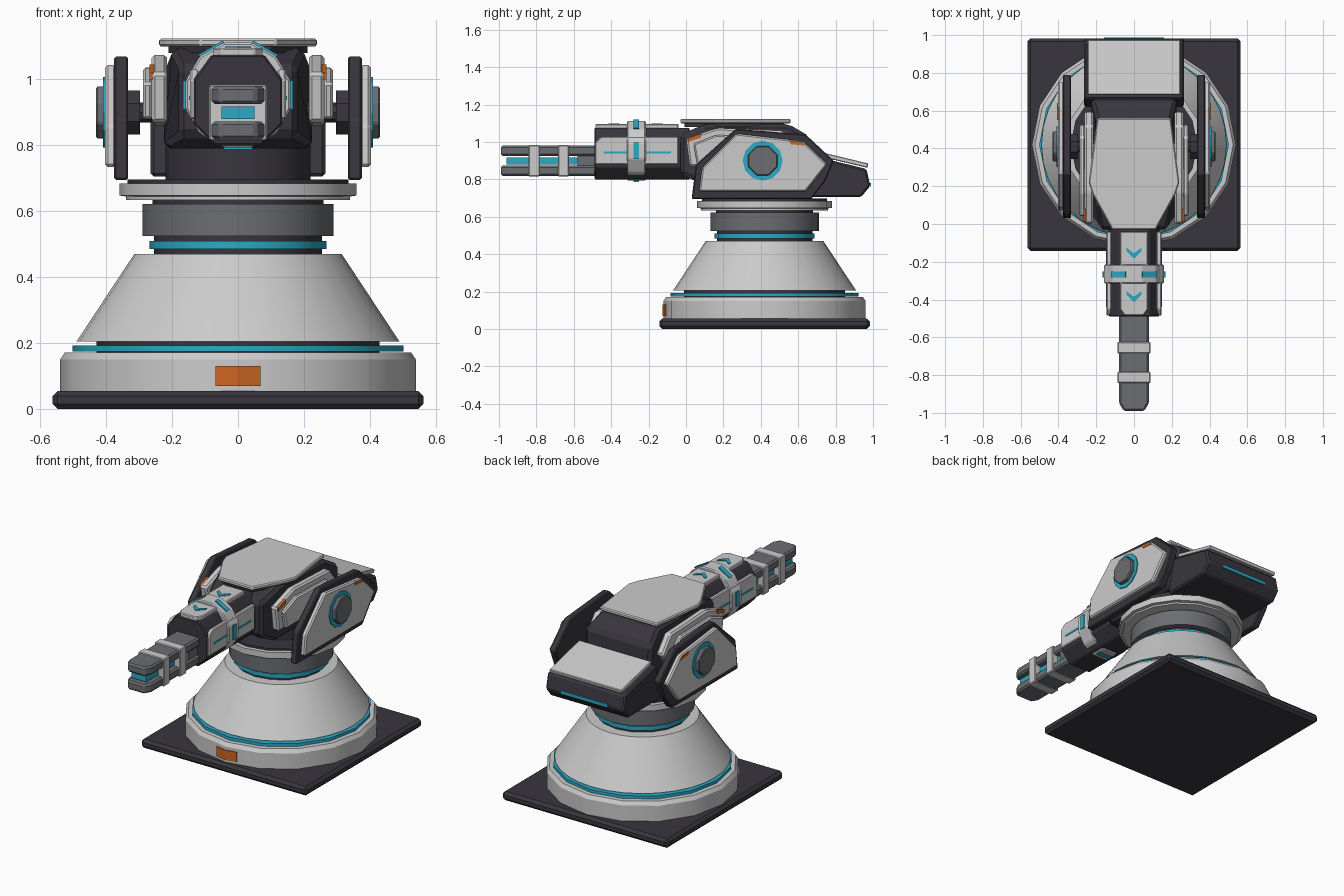
import bpy, bmesh, math

if "Cube" in bpy.data.objects:
    bpy.data.objects.remove(bpy.data.objects["Cube"])


def material(name, r, g, b):
    m = bpy.data.materials.new(name)
    m.use_nodes = True
    m.diffuse_color = (r, g, b, 1)
    m.node_tree.nodes["Principled BSDF"].inputs["Base Color"].default_value = (r, g, b, 1)
    return m


LIGHT = material("light grey", 0.6, 0.6, 0.6)
GREY = material("mid grey", 0.15, 0.155, 0.17)
DARK = material("charcoal", 0.04, 0.037, 0.047)
TEAL = material("teal", 0.025, 0.4, 0.56)
ORANGE = material("orange", 0.6, 0.13, 0.016)
CY = 0.42  # pivot centre of the base


def finish(name, bm, mat, bevel=0.0):
    bmesh.ops.recalc_face_normals(bm, faces=bm.faces)
    if bevel:
        bmesh.ops.bevel(bm, geom=bm.edges[:], offset=bevel, segments=1, affect='EDGES')
    me = bpy.data.meshes.new(name)
    bm.to_mesh(me)
    bm.free()
    me.materials.append(mat)
    ob = bpy.data.objects.new(name, me)
    bpy.context.collection.objects.link(ob)
    return ob


def prism(name, pts, axis, lo, hi, mat, bevel=0.0):
    """Extrude a 2D outline along an axis from lo to hi."""
    place = {'x': lambda a, b, t: (t, a, b),
             'y': lambda a, b, t: (a, t, b),
             'z': lambda a, b, t: (a, b, t)}[axis]
    bm = bmesh.new()
    ends = [[bm.verts.new(place(a, b, t)) for a, b in pts] for t in (lo, hi)]
    for ring in ends:
        bm.faces.new(ring)
    for i in range(len(pts)):
        j = (i + 1) % len(pts)
        bm.faces.new((ends[0][i], ends[0][j], ends[1][j], ends[1][i]))
    return finish(name, bm, mat, bevel)


def box(name, x0, x1, y0, y1, z0, z1, mat, bevel=0.0):
    return prism(name, [(x0, y0), (x1, y0), (x1, y1), (x0, y1)], 'z', z0, z1, mat, bevel)


def pair(name, pts, lo, hi, mat, bevel=0.0):
    """Side-facing plate on both the left and the right."""
    for side, s in (("left", 1), ("right", -1)):
        prism(f"{side}_{name}", pts, 'x', s * lo, s * hi, mat, bevel)


def ngon(n, r, a=0.0, b=0.0, turn=0.0):
    return [(a + r * math.cos(turn + math.tau * i / n),
             b + r * math.sin(turn + math.tau * i / n)) for i in range(n)]


def lathe(name, profile, mat, n=16):
    """Solid of revolution about the base axis from (radius, z) points."""
    bm = bmesh.new()
    rings = [[bm.verts.new((x, y, z)) for x, y in ngon(n, r, 0, CY)] for r, z in profile]
    for lower, upper in zip(rings, rings[1:]):
        for i in range(n):
            j = (i + 1) % n
            bm.faces.new((lower[i], lower[j], upper[j], upper[i]))
    bm.faces.new(rings[0])
    bm.faces.new(rings[-1])
    ob = finish(name, bm, mat)
    bpy.ops.object.select_all(action='DESELECT')
    ob.select_set(True)
    bpy.context.view_layer.objects.active = ob
    bpy.ops.object.shade_smooth_by_angle(angle=math.radians(28))


# Base and pedestal
box("base_plate", -0.563, 0.563, CY - 0.563, CY + 0.563, 0, 0.055, DARK, 0.016)
lathe("base_ring", [(0.54, 0.05), (0.54, 0.15), (0.525, 0.172)], LIGHT)
lathe("base_gap", [(0.43, 0.16), (0.43, 0.21)], DARK)
lathe("base_glow_ring", [(0.502, 0.175), (0.502, 0.193)], TEAL)
lathe("pedestal_cone", [(0.49, 0.205), (0.315, 0.47)], LIGHT, 32)
lathe("neck", [(0.255, 0.46), (0.255, 0.53)], DARK)
lathe("neck_glow_ring", [(0.268, 0.485), (0.268, 0.51)], TEAL)
lathe("neck_drum", [(0.29, 0.525), (0.29, 0.622)], GREY, 32)
lathe("collar_gap", [(0.26, 0.62), (0.26, 0.64)], DARK)
lathe("collar", [(0.34, 0.635), (0.34, 0.645), (0.36, 0.648), (0.36, 0.685)], LIGHT)
lathe("turret_deck", [(0.335, 0.68), (0.335, 0.697)], DARK)
lathe("turret_stem", [(0.22, 0.69), (0.22, 0.83)], DARK)
bend = [(-0.068, -0.112), (0, -0.126), (0.068, -0.112), (0.068, -0.09), (0, -0.1), (-0.068, -0.09)]
prism("base_front_marker", bend, 'z', 0.07, 0.13, ORANGE)

# Side shields with hubs
shield = [(0.03, 0.695), (0.053, 0.88), (0.265, 1.07), (0.64, 1.04),
          (0.79, 0.90), (0.745, 0.79), (0.67, 0.695)]
pair("shield", shield, 0.333, 0.376, DARK, 0.006)
armour = [(0.07, 0.735), (0.086, 0.86), (0.27, 1.045), (0.625, 1.005),
          (0.755, 0.88), (0.64, 0.735)]
pair("shield_armour", armour, 0.37, 0.403, LIGHT, 0.008)
pair("shield_marker", [(0.55, 1.008), (0.62, 1.0), (0.64, 0.98), (0.56, 0.988)], 0.4, 0.407, ORANGE)
pair("hub_glow", ngon(12, 0.107, 0.41, 0.9), 0.4, 0.409, TEAL)
pair("hub_cap", ngon(8, 0.085, 0.41, 0.9, math.pi / 8), 0.4, 0.431, GREY, 0.005)
pair("inner_hub", ngon(8, 0.072, 0.41, 0.9, math.pi / 8), 0.297, 0.336, DARK)
pair("hub_axle", ngon(8, 0.03, 0.41, 0.9), 0.2, 0.3, DARK)

# Turret head, narrowing toward the front
profile = [(-0.03, 0.83), (-0.03, 1.04), (0.1, 1.095), (0.55, 1.095),
           (0.66, 1.03), (0.67, 0.86), (0.57, 0.79), (0.05, 0.79)]
head = prism("turret_head", profile, 'x', -0.225, 0.225, DARK, 0.02)
for v in head.data.vertices:
    if v.co.y < 0.03:
        v.co.x *= 0.8
    if v.co.z > 1.06:
        v.co.x *= 0.9
roof = [(-0.195, 0.56), (0.195, 0.56), (0.24, 0.22), (0.22, 0.16),
        (0.115, -0.03), (-0.115, -0.03), (-0.22, 0.16), (-0.24, 0.22)]
prism("roof_plate", roof, 'z', 1.1, 1.124, LIGHT, 0.006)
prism("roof_seat", [(x * 0.88, y * 0.9 + 0.02) for x, y in roof], 'z', 1.08, 1.102, DARK)
cheek = [(0.02, 0.87), (0.0, 1.02), (0.17, 1.075), (0.52, 1.06), (0.6, 0.96), (0.52, 0.86)]
pair("cheek_plate", cheek, 0.215, 0.262, LIGHT, 0.01)
cheek_outer = [(0.06, 0.88), (0.04, 0.99), (0.16, 1.037), (0.46, 1.03), (0.53, 0.95), (0.48, 0.88)]
pair("cheek_armour", cheek_outer, 0.26, 0.288, LIGHT, 0.008)
pair("cheek_marker", [(0.01, 1.0), (0.01, 1.02), (0.08, 1.045), (0.08, 1.022)], 0.255, 0.268, ORANGE)

# Rear counterweight
rear = [(0.62, 0.705), (0.936, 0.705), (0.985, 0.765), (0.965, 0.856), (0.66, 0.93)]
prism("counterweight", rear, 'x', -0.265, 0.265, DARK, 0.01)
lid = [(0.685, 0.93), (0.97, 0.862), (0.975, 0.885), (0.685, 0.955)]
prism("counterweight_lid", lid, 'x', -0.245, 0.245, LIGHT, 0.004)
box("rear_glow_strip", -0.16, 0.16, 0.97, 0.988, 0.762, 0.782, TEAL)

# Gun housing
housing = [(-0.07, 0.80), (0.07, 0.80), (0.135, 0.865), (0.135, 1.0),
           (0.08, 1.075), (-0.08, 1.075), (-0.135, 1.0), (-0.135, 0.865)]
prism("gun_housing", housing, 'y', -0.49, 0.02, DARK, 0.006)
top_plate = [(-0.05, -0.485), (0.05, -0.485), (0.075, -0.45), (0.075, -0.04), (-0.075, -0.04), (-0.075, -0.45)]
prism("housing_top_plate", top_plate, 'z', 1.07, 1.096, LIGHT, 0.005)
side_plate = [(-0.485, 0.88), (-0.485, 1.0), (-0.45, 1.03), (-0.04, 1.03), (-0.04, 0.88)]
pair("housing_side_plate", side_plate, 0.12, 0.145, LIGHT, 0.005)
pair("housing_glow_line", [(-0.44, 0.938), (-0.44, 0.95), (-0.08, 0.95), (-0.08, 0.938)], 0.14, 0.148, TEAL)
for i, y in enumerate((-0.19, -0.42)):
    chevron = [(-0.04, y + 0.05), (0, y + 0.02), (0.04, y + 0.05), (0.04, y + 0.03), (0, y - 0.01), (-0.04, y + 0.03)]
    prism(f"chevron_{i + 1}", [(a, b + 0.015) for a, b in chevron], 'z', 1.094, 1.1, TEAL)

# Clamp ring with glowing segments
RZ = 0.953
clamp = ngon(12, 0.165, 0, RZ, math.pi / 12)
prism("clamp_ring", clamp, 'y', -0.315, -0.215, LIGHT, 0.006)
inner, outer = (ngon(12, r, 0, RZ, math.pi / 12) for r in (0.16, 0.172))
for i in (1, 3, 5, 8, 11):
    j = (i + 1) % 12
    prism(f"clamp_glow_{i}", [inner[i], outer[i], outer[j], inner[j]], 'y', -0.282, -0.252, TEAL)

# Twin rail barrel with bands
rail = [(-0.08, -0.45), (-0.08, -0.945), (-0.055, -0.99), (0.055, -0.99), (0.08, -0.945), (0.08, -0.45)]
prism("upper_rail", rail, 'z', 0.925, 0.98, GREY, 0.01)
prism("lower_rail", rail, 'z', 0.818, 0.873, GREY, 0.01)
box("barrel_core", -0.05, 0.05, -0.96, -0.47, 0.88, 0.918, TEAL)
box("barrel_root", -0.07, 0.07, -0.58, -0.47, 0.83, 0.97, GREY)
for i, y in enumerate((-0.812, -0.655)):
    box(f"barrel_band_{i + 1}", -0.088, 0.088, y - 0.03, y + 0.03, 0.815, 0.984, LIGHT, 0.005)
